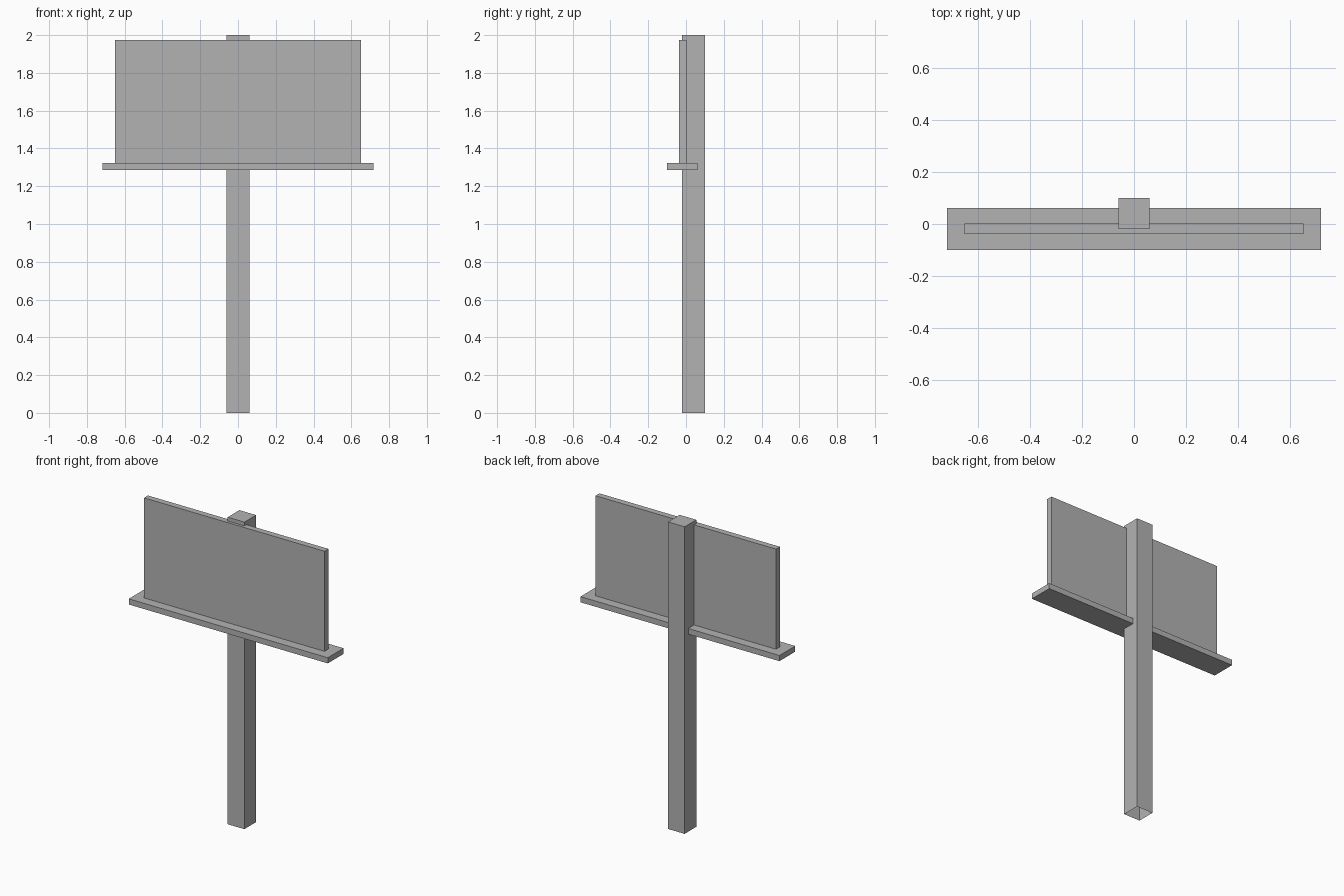
import bpy
import bmesh
from mathutils import Vector

cube = bpy.data.objects.get("Cube")
if cube:
    bpy.data.objects.remove(cube, do_unlink=True)

grey = bpy.data.materials.new("plain grey")
grey.use_nodes = True
color = (0.45, 0.45, 0.45, 1)
grey.diffuse_color = color
grey.node_tree.nodes["Principled BSDF"].inputs["Base Color"].default_value = color


def box(name, low, high, open_bottom=False):
    """Box between two corners, optionally without its underside."""
    low, high = Vector(low), Vector(high)
    size, middle = high - low, (low + high) / 2
    bm = bmesh.new()
    bmesh.ops.create_cube(bm, size=1)
    if open_bottom:
        under = [f for f in bm.faces if f.normal.z < -0.5]
        bmesh.ops.delete(bm, geom=under, context="FACES_ONLY")
    for v in bm.verts:
        v.co = v.co * size + middle
    mesh = bpy.data.meshes.new(name)
    bm.to_mesh(mesh)
    bm.free()
    mesh.materials.append(grey)
    obj = bpy.data.objects.new(name, mesh)
    bpy.context.collection.objects.link(obj)
    return obj


# Upright post, hollow from below
box("post", (-0.06, -0.02, 0), (0.06, 0.1, 2), open_bottom=True)

# Ledge crossing the post
box("ledge", (-0.717, -0.1, 1.286), (0.717, 0.062, 1.323))

# Sign board standing on the ledge
box("sign_board", (-0.65, -0.038, 1.323), (0.65, 0.002, 1.975))
